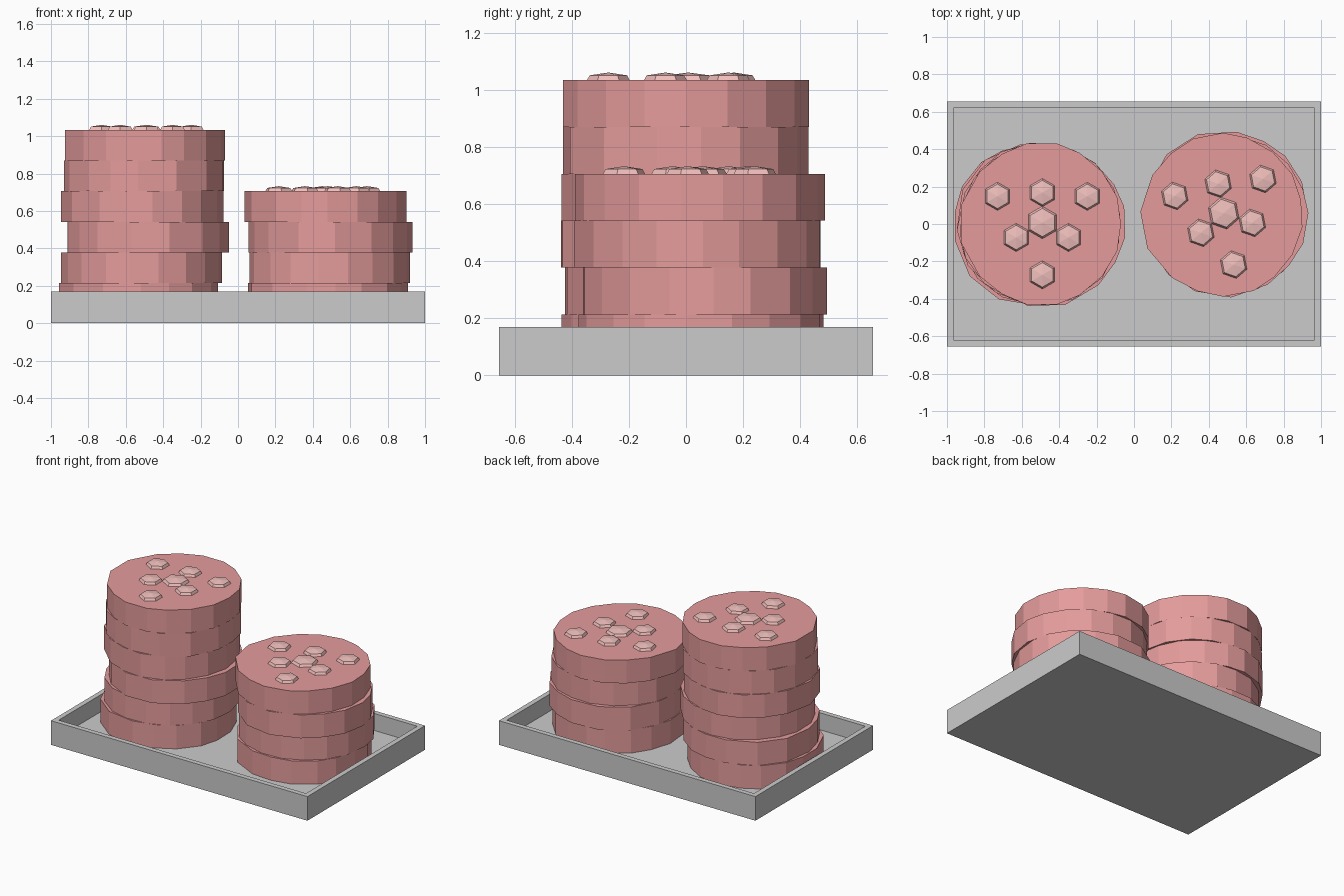
import bpy, bmesh, math

if "Cube" in bpy.data.objects:
    bpy.data.objects.remove(bpy.data.objects["Cube"])

FLOOR, THICK = 0.05, 0.164


def material(name, rgb):
    m = bpy.data.materials.new(name)
    m.diffuse_color = (*rgb, 1)
    m.use_nodes = True
    m.node_tree.nodes["Principled BSDF"].inputs["Base Color"].default_value = m.diffuse_color
    return m


def add_object(name, bm, mat=None):
    bmesh.ops.recalc_face_normals(bm, faces=bm.faces)
    me = bpy.data.meshes.new(name)
    bm.to_mesh(me)
    bm.free()
    ob = bpy.data.objects.new(name, me)
    bpy.context.collection.objects.link(ob)
    if mat:
        me.materials.append(mat)
    return ob


red = material("patty_red", (0.78, 0.33, 0.33))
pink = material("bump_pink", (0.87, 0.52, 0.50))

# Tray: a box whose top face is inset and pushed down
bm = bmesh.new()
bmesh.ops.create_cube(bm, size=1)
for v in bm.verts:
    v.co = (v.co.x * 2, v.co.y * 1.31, (v.co.z + 0.5) * 0.17)
top = max(bm.faces, key=lambda f: f.calc_center_median().z)
bmesh.ops.inset_region(bm, faces=[top], thickness=0.05)
low = bmesh.ops.extrude_face_region(bm, geom=[top])
bmesh.ops.delete(bm, geom=[top], context='FACES')
for v in low["geom"]:
    if isinstance(v, bmesh.types.BMVert):
        v.co.z = FLOOR
add_object("tray", bm)

# Slightly uneven 17-sided slice outline, mirrored across y
half = [(0.40, 0.145), (0.32, 0.28), (0.20, 0.38), (0.08, 0.43),
        (-0.085, 0.43), (-0.215, 0.375), (-0.335, 0.28), (-0.435, 0.10)]
outline = [(0.42, 0)] + half + [(x, -y) for x, y in reversed(half)]


def slice_disc(name, x, y, z, turn):
    bm = bmesh.new()
    face = bm.faces.new([bm.verts.new((px, py, 0)) for px, py in outline])
    ext = bmesh.ops.extrude_face_region(bm, geom=[face], use_keep_orig=True)
    for v in ext["geom"]:
        if isinstance(v, bmesh.types.BMVert):
            v.co.z = THICK
    ob = add_object(name, bm, red)
    ob.location = (x, y, z)
    ob.rotation_euler.z = turn


def bumps(name, x, y, z, turn):
    # Low six-sided domes: base ring, upper ring, apex
    spots = [(0, 0, 0.09), (-0.24, 0.14, 0.078), (0, 0.16, 0.078), (0.24, 0.14, 0.078),
             (-0.14, -0.08, 0.078), (0.14, -0.08, 0.078), (0, -0.28, 0.078)]
    bm = bmesh.new()
    for sx, sy, r in spots:
        rings = []
        for rr, rz in ((r, -0.005), (r * 0.84, 0.017)):
            rings.append([bm.verts.new((sx + rr * math.sin(i * math.pi / 3),
                                        sy + rr * math.cos(i * math.pi / 3), rz))
                          for i in range(6)])
        apex = bm.verts.new((sx, sy, 0.027))
        a, b = rings
        bm.faces.new(a)
        for i in range(6):
            j = (i + 1) % 6
            bm.faces.new((a[i], a[j], b[j], b[i]))
            bm.faces.new((b[i], b[j], apex))
    ob = add_object(name, bm, pink)
    ob.location = (x, y, z)
    ob.rotation_euler.z = turn


# Stacks, bottom to top: centre x, centre y, turn
stacks = {
    "left": [(-0.53, 0.0, 0.9), (-0.51, 0.0, -0.65), (-0.48, 0.0, 1.6),
             (-0.502, 0.0, 0.3), (-0.505, 0.005, 2.2), (-0.49, 0.0, 0.0)],
    "right": [(0.488, 0.055, 0.6), (0.493, 0.06, -1.0), (0.495, 0.053, 1.4),
              (0.48, 0.05, 0.19)],
}
for side, layers in stacks.items():
    for i, (x, y, turn) in enumerate(layers):
        slice_disc(f"{side}_slice_{i + 1}", x, y, FLOOR + i * THICK, turn)
    bumps(f"{side}_top_bumps", x, y + 0.008, FLOOR + len(layers) * THICK, turn)
